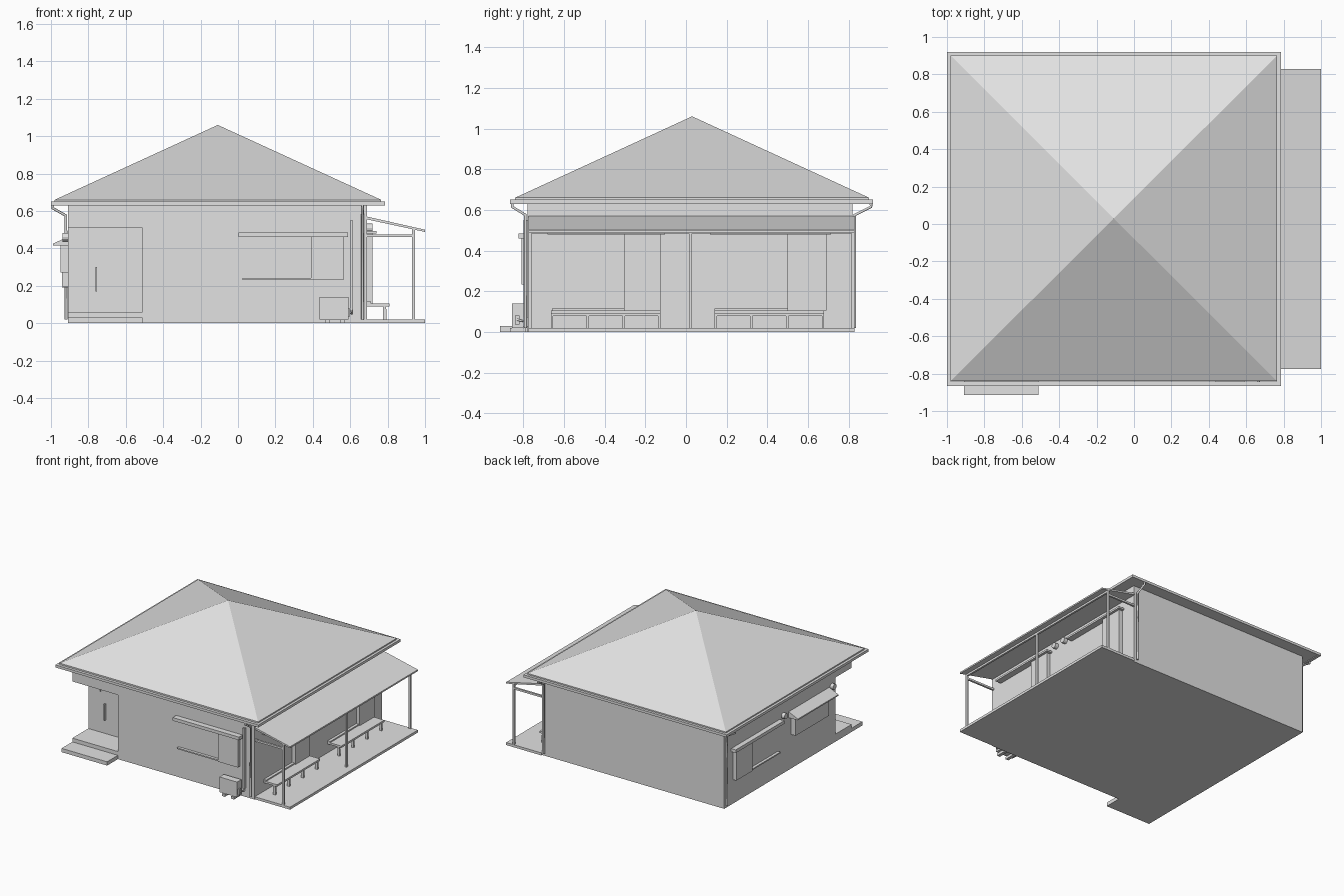
import bpy, math
from mathutils import Vector

if "Cube" in bpy.data.objects:
    bpy.data.objects.remove(bpy.data.objects["Cube"])

mat = bpy.data.materials.new("light grey")
mat.diffuse_color = (0.76, 0.76, 0.76, 1)
mat.use_nodes = True
mat.node_tree.nodes["Principled BSDF"].inputs["Base Color"].default_value = mat.diffuse_color


def mesh(name, verts, faces):
    me = bpy.data.meshes.new(name)
    me.from_pydata(verts, [], faces)
    me.materials.append(mat)
    ob = bpy.data.objects.new(name, me)
    bpy.context.collection.objects.link(ob)
    return ob


def prism(name, pts, axis, a, b):
    """Extrude a counter-clockwise profile: axis 'z' uses (x, y), axis 'y' uses (x, z)."""
    n = len(pts)
    if axis == 'z':
        v = [(p, q, a) for p, q in pts] + [(p, q, b) for p, q in pts]
    else:
        v = [(p, b, q) for p, q in pts] + [(p, a, q) for p, q in pts]
    f = [tuple(range(n))[::-1], tuple(range(n, 2 * n))]
    f += [(i, (i + 1) % n, n + (i + 1) % n, n + i) for i in range(n)]
    return mesh(name, v, f)


def box(name, x0, x1, y0, y1, z0, z1):
    return prism(name, [(x0, y0), (x1, y0), (x1, y1), (x0, y1)], 'z', z0, z1)


def pipe(name, pts, r=0.008):
    cu = bpy.data.curves.new(name, 'CURVE')
    cu.dimensions = '3D'
    cu.bevel_depth, cu.bevel_resolution, cu.use_fill_caps = r, 1, True
    sp = cu.splines.new('POLY')
    sp.points.add(len(pts) - 1)
    for p, c in zip(sp.points, pts):
        p.co = (*c, 1)
    cu.materials.append(mat)
    ob = bpy.data.objects.new(name, cu)
    bpy.context.collection.objects.link(ob)
    return ob


X0, X1, Y0, Y1 = -0.91, 0.69, -0.78, 0.82   # wall faces

# Walls with open entrance corner, and the beam above it
prism("walls", [(X0, -0.58), (-0.51, -0.58), (-0.51, Y0), (X1, Y0), (X1, Y1), (X0, Y1)], 'z', 0, 0.635)
box("entrance_beam", X0, -0.51, Y0, -0.58, 0.51, 0.635)

# Entrance steps, door bar, intercom
box("entrance_landing", X0, -0.51, Y0, -0.58, 0, 0.06)
box("entrance_step", X0, -0.51, -0.915, Y0, 0, 0.03)
box("door_handle", -0.763, -0.753, -0.60, -0.58, 0.17, 0.30)
box("door_intercom", -0.84, -0.80, -0.588, -0.58, 0.385, 0.42)

# Hip roof, eaves slab and gutters
rx0, rx1, ry0, ry1 = -0.98, 0.765, -0.84, 0.90
mesh("hip_roof",
     [(rx0, ry0, 0.66), (rx1, ry0, 0.66), (rx1, ry1, 0.66), (rx0, ry1, 0.66), (-0.108, 0.03, 1.06)],
     [(0, 1, 4), (1, 2, 4), (2, 3, 4), (3, 0, 4), (3, 2, 1, 0)])
box("eaves", rx0, rx1, ry0, ry1, 0.635, 0.66)
gx0, gx1, gy0, gy1, g = -1.0, 0.785, -0.865, 0.92, 0.022
box("gutter_front", gx0, gx1, gy0, gy0 + g, 0.63, 0.65)
box("gutter_back", gx0, gx1, gy1 - g, gy1, 0.63, 0.65)
box("gutter_left", gx0, gx0 + g, gy0 + g, gy1 - g, 0.63, 0.65)
box("gutter_right", gx1 - g, gx1, gy0 + g, gy1 - g, 0.63, 0.65)

# Downpipes with bends from the gutter to the wall
pipe("downpipe_front", [(0.665, -0.855, 0.635), (0.665, -0.855, 0.615), (0.665, -0.79, 0.575), (0.665, -0.79, 0.02)])
pipe("downpipe_back", [(0.665, 0.91, 0.635), (0.665, 0.91, 0.615), (0.665, 0.83, 0.575), (0.665, 0.83, 0.02)])
pipe("downpipe_left", [(-0.99, 0.80, 0.635), (-0.99, 0.80, 0.615), (-0.92, 0.80, 0.575), (-0.92, 0.80, 0.02)])


def wall_box(name, side, u0, u1, depth, z0, z1):
    """Box standing out from a wall: front, left or right."""
    if side == 'front':
        return box(name, u0, u1, Y0 - depth, Y0, z0, z1)
    if side == 'left':
        return box(name, X0 - depth, X0, u0, u1, z0, z1)
    return box(name, X1, X1 + depth, u0, u1, z0, z1)


def shutter_window(name, side, sill, case, z0, z1, hood_t, hood_d):
    lo, hi = min(sill + case), max(sill + case)
    wall_box(name + "_shutter_case", side, *case, 0.03, z0, z1)
    wall_box(name + "_sill", side, *sill, 0.022, z0, z0 + 0.01)
    wall_box(name + "_hood", side, lo - 0.022, hi + 0.022, hood_d, z1, z1 + hood_t)


shutter_window("front_window", 'front', (0.025, 0.39), (0.39, 0.565), 0.232, 0.46, 0.025, 0.045)
shutter_window("left_window", 'left', (0.145, 0.51), (0.51, 0.71), 0.19, 0.42, 0.025, 0.04)
shutter_window("porch_window_front", 'right', (-0.66, -0.305), (-0.305, -0.125), 0.105, 0.48, 0.014, 0.05)
shutter_window("porch_window_back", 'right', (0.14, 0.50), (0.50, 0.69), 0.105, 0.48, 0.014, 0.05)

# Bay box with sloping awning on the left wall
box("bay_box", -0.95, X0, -0.44, -0.02, 0.27, 0.43)
prism("bay_awning", [(X0, 0.415), (X0, 0.462), (-0.99, 0.425), (-0.99, 0.415)][::-1], 'y', -0.50, 0.01)

# Round vent hoods
for name, x, y, z in [("left_vent_1", -0.922, 0.08, 0.46), ("left_vent_2", -0.922, -0.53, 0.46),
                      ("porch_vent_1", 0.705, -0.05, 0.51), ("porch_vent_2", 0.705, 0.05, 0.51)]:
    bpy.ops.mesh.primitive_cylinder_add(vertices=12, radius=0.022, depth=0.03,
                                        location=(x, y, z), rotation=(0, math.pi / 2, 0))
    bpy.context.object.name = name
    bpy.context.object.data.materials.append(mat)

# Porch deck, sloping canopy and frame
box("porch_deck", X1, 1.0, -0.775, 0.83, 0, 0.02)
prism("porch_canopy", [(X1, 0.555), (1.0, 0.488), (1.0, 0.50), (X1, 0.57)], 'y', -0.775, 0.83)
box("porch_beam", 0.93, 0.945, -0.775, 0.83, 0.485, 0.503)
for i, y in enumerate((-0.775, 0.015, 0.815)):
    box(f"porch_post_{i}", 0.93, 0.945, y, y + 0.015, 0.02, 0.49)
    if i != 1:
        box(f"porch_tie_{i}", X1, 0.93, y, y + 0.015, 0.46, 0.475)

# Porch benches
for i, (a, b) in enumerate(((-0.665, -0.125), (0.14, 0.68))):
    box(f"bench_seat_{i}", X1, 0.81, a, b, 0.09, 0.105)
    box(f"bench_rail_{i}", 0.775, 0.79, a, b, 0.077, 0.09)
    for k in range(4):
        y = a + (b - a - 0.012) * k / 3
        box(f"bench_leg_{i}_{k}", 0.775, 0.795, y, y + 0.012, 0.02, 0.077)

# Outdoor air unit with feet and pipe cover
box("air_unit", 0.435, 0.59, -0.855, -0.80, 0.02, 0.14)
for x in (0.465, 0.545):
    box("air_unit_foot", x, x + 0.025, -0.865, -0.79, 0, 0.02)
box("air_unit_valve", 0.59, 0.60, -0.84, -0.82, 0.035, 0.08)
box("air_pipe_cover", 0.598, 0.615, -0.80, Y0, 0.07, 0.55)
pipe("air_pipe", [(0.60, -0.83, 0.06), (0.607, -0.79, 0.05), (0.607, -0.79, 0.08)], 0.006)
